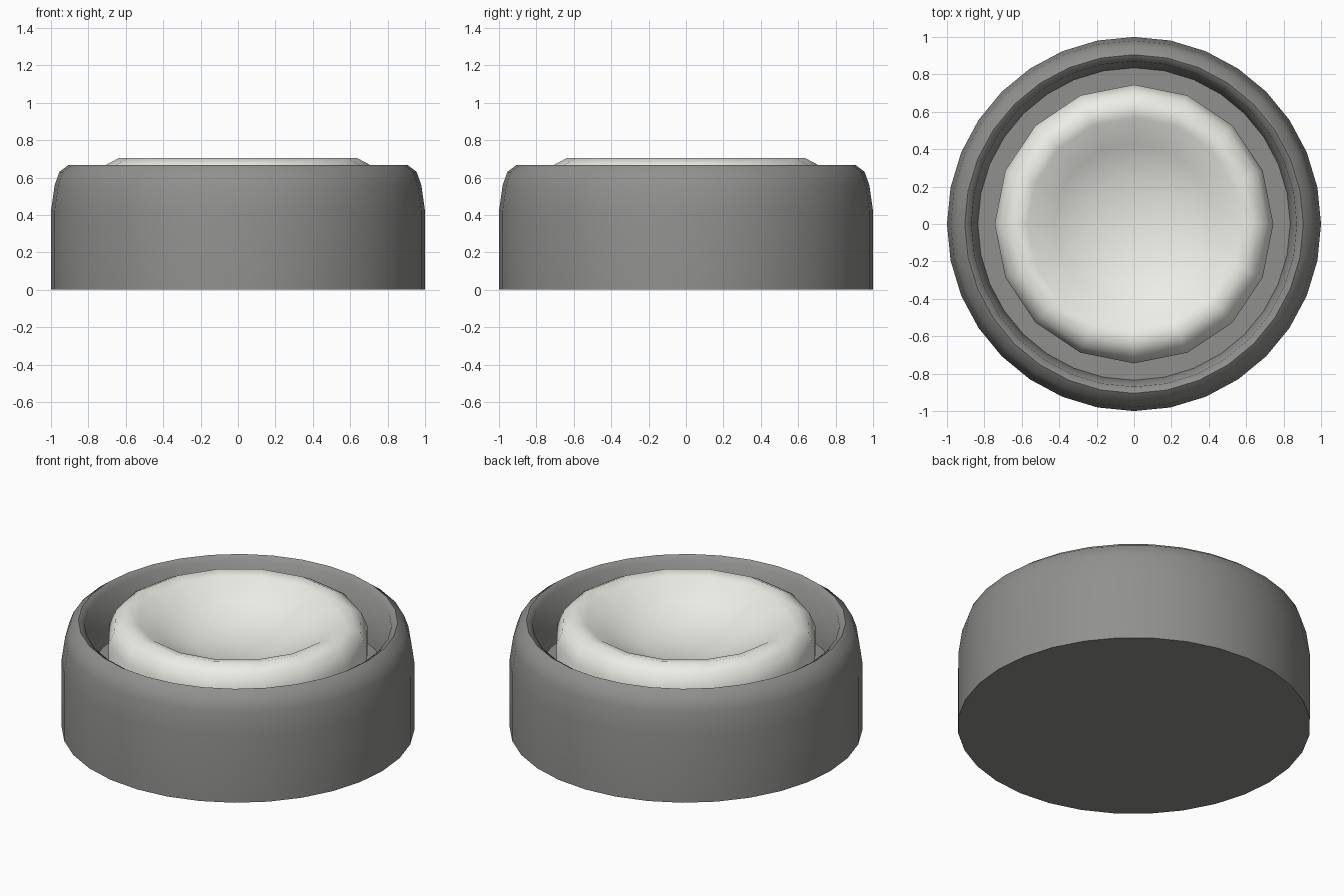
import bpy, bmesh, math

if "Cube" in bpy.data.objects:
    bpy.data.objects.remove(bpy.data.objects["Cube"])


def lathe(name, profile, sides, color, angle):
    """Revolve (radius, z) points round the z axis; radius 0 makes a pole."""
    bm = bmesh.new()
    rings = []
    for r, z in profile:
        n = 1 if r == 0 else sides
        rings.append([bm.verts.new((r * math.cos(math.tau * i / sides),
                                    r * math.sin(math.tau * i / sides), z)) for i in range(n)])
    for a, b in zip(rings, rings[1:]):
        for i in range(sides):
            j = (i + 1) % sides
            if len(b) == 1:
                bm.faces.new((a[i], a[j], b[0]))
            else:
                bm.faces.new((a[i], a[j], b[j], b[i]))
    # close open ends with flat caps
    if len(rings[0]) > 1:
        bm.faces.new(rings[0][::-1])
    if len(rings[-1]) > 1:
        bm.faces.new(rings[-1])
    mesh = bpy.data.meshes.new(name)
    bm.to_mesh(mesh)
    bm.free()
    obj = bpy.data.objects.new(name, mesh)
    bpy.context.collection.objects.link(obj)
    mat = bpy.data.materials.new(name + "_color")
    mat.diffuse_color = color
    mat.use_nodes = True
    mat.node_tree.nodes["Principled BSDF"].inputs["Base Color"].default_value = mat.diffuse_color
    mesh.materials.append(mat)
    bpy.ops.object.select_all(action='DESELECT')
    obj.select_set(True)
    bpy.context.view_layer.objects.active = obj
    bpy.ops.object.shade_smooth_by_angle(angle=math.radians(angle))
    return obj


# housing: rounded cup with a recessed flat floor
lathe("housing", [(1, 0), (1, 0.42), (0.98, 0.56), (0.955, 0.63), (0.905, 0.668),
                  (0.87, 0.645), (0.835, 0.35)], 32, (0.28, 0.28, 0.27, 1), 65)

# button: rounded lip around a dished top
lathe("button", [(0.745, 0.35), (0.745, 0.58), (0.71, 0.665), (0.635, 0.705), (0.57, 0.69),
                 (0.43, 0.60), (0.25, 0.53), (0, 0.505)], 16, (0.85, 0.85, 0.8, 1), 60)
